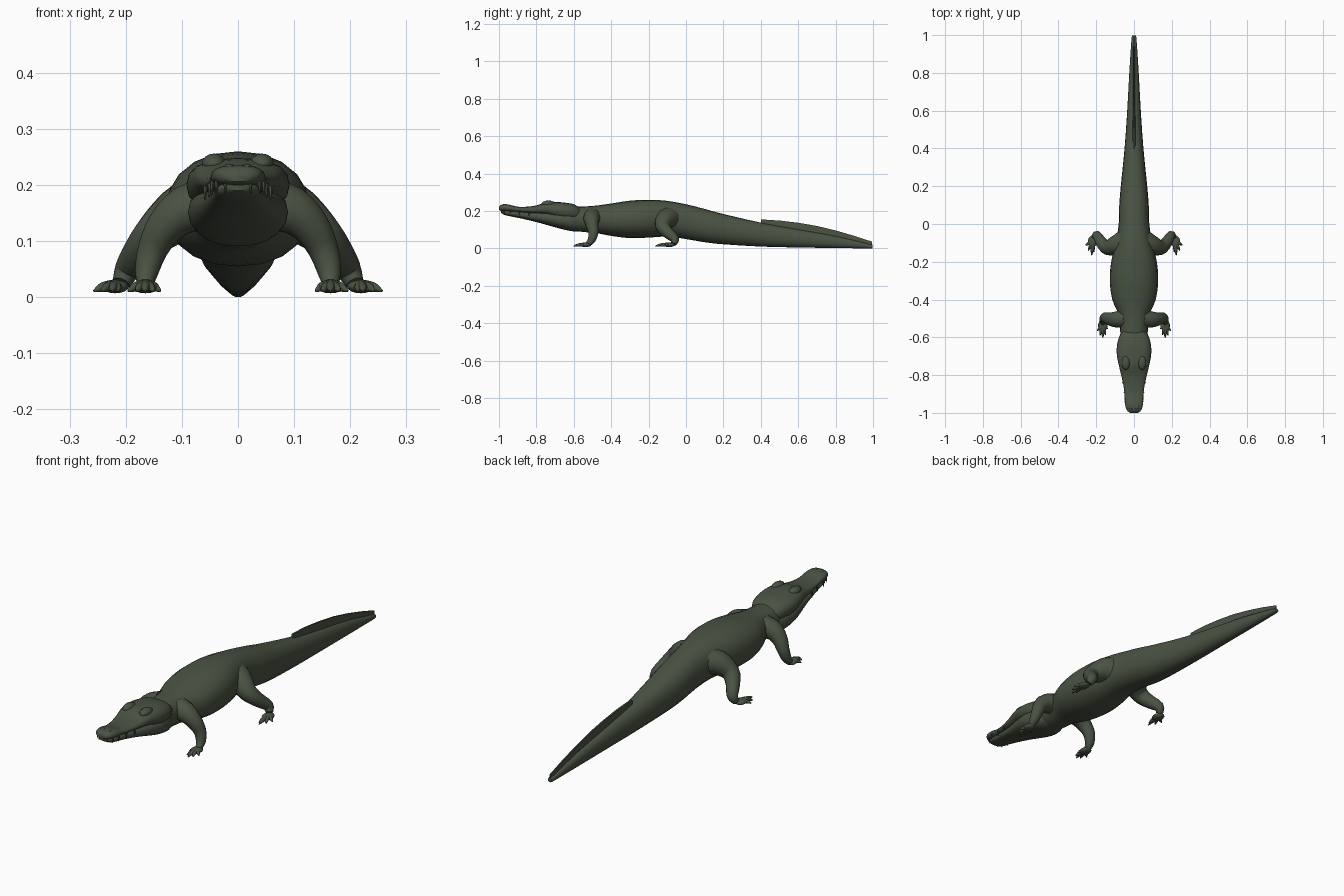
import bpy, bmesh, math
from mathutils import Vector

if "Cube" in bpy.data.objects:
    bpy.data.objects.remove(bpy.data.objects["Cube"])

hide = bpy.data.materials.new("dark_olive_skin")
hide.diffuse_color = (0.068, 0.086, 0.057, 1)
hide.use_nodes = True
hide.node_tree.nodes["Principled BSDF"].inputs["Base Color"].default_value = hide.diffuse_color


def finish(name, bm, angle=50):
    bmesh.ops.recalc_face_normals(bm, faces=bm.faces)
    me = bpy.data.meshes.new(name)
    bm.to_mesh(me)
    bm.free()
    ob = bpy.data.objects.new(name, me)
    bpy.context.collection.objects.link(ob)
    me.materials.append(hide)
    bpy.ops.object.select_all(action='DESELECT')
    ob.select_set(True)
    bpy.context.view_layer.objects.active = ob
    bpy.ops.object.shade_smooth_by_angle(angle=math.radians(angle))
    return ob


def smooth_rows(rows, steps):
    # Catmull-Rom interpolation between stations
    out = []
    for i in range(len(rows) - 1):
        a, b, c, d = rows[max(i - 1, 0)], rows[i], rows[i + 1], rows[min(i + 2, len(rows) - 1)]
        for s in range(steps):
            t = s / steps
            out.append([0.5 * (2 * q + (r - p) * t + (2 * p - 5 * q + 4 * r - w) * t * t
                               + (3 * q - p - 3 * r + w) * t ** 3)
                        for p, q, r, w in zip(a, b, c, d)])
    return out + [list(rows[-1])]


def bridge(bm, rings):
    n = len(rings[0])
    for a, b in zip(rings, rings[1:]):
        for i in range(n):
            bm.faces.new((a[i], a[(i + 1) % n], b[(i + 1) % n], b[i]))
    bm.faces.new(rings[0])
    bm.faces.new(rings[-1])


def loft(name, rows, power=2.4, sides=20, steps=3):
    # rows: y, half width, bottom z, top z
    bm = bmesh.new()
    rings = []
    for y, w, lo, hi in smooth_rows(rows, steps):
        ring = []
        for i in range(sides):
            a = 2 * math.pi * i / sides
            c, s = math.cos(a), math.sin(a)
            x = w * math.copysign(abs(c) ** (2 / power), c)
            z = (lo + hi) / 2 + (hi - lo) / 2 * math.copysign(abs(s) ** (2 / power), s)
            ring.append(bm.verts.new((x, y, z)))
        rings.append(ring)
    bridge(bm, rings)
    return finish(name, bm)


def tube(bm, rows, sx, sides=12, steps=3):
    # rows: x, y, z, radius
    pts = smooth_rows(rows, steps)
    P = [Vector((p[0] * sx, p[1], p[2])) for p in pts]
    rings, side = [], None
    for i, p in enumerate(P):
        d = (P[min(i + 1, len(P) - 1)] - P[max(i - 1, 0)]).normalized()
        side = side or d.orthogonal()
        side = (side - d * side.dot(d)).normalized()
        up = d.cross(side)
        ring = []
        for k in range(sides):
            a = 2 * math.pi * k / sides
            ring.append(bm.verts.new(p + pts[i][3] * (math.cos(a) * side + math.sin(a) * up)))
        rings.append(ring)
    bridge(bm, rings)


def ellipsoid(name, loc, size):
    bm = bmesh.new()
    bmesh.ops.create_uvsphere(bm, u_segments=14, v_segments=8, radius=1)
    for v in bm.verts:
        v.co = Vector([v.co[k] * size[k] + loc[k] for k in range(3)])
    return finish(name, bm)


# Trunk and tail
loft("body_and_tail", [
    (-0.64, .070, .10, .222), (-0.55, .074, .088, .224), (-0.48, .082, .082, .229),
    (-0.40, .115, .067, .240), (-0.30, .128, .055, .255), (-0.20, .121, .058, .260),
    (-0.10, .097, .063, .254), (0.0, .081, .050, .236), (0.10, .078, .033, .211),
    (0.20, .070, .022, .184), (0.40, .050, .010, .138), (0.60, .036, .005, .102),
    (0.80, .025, .002, .066), (0.97, .014, .0, .026), (0.998, .010, .001, .019)], power=2.2)

# Head: skull with snout, and lower jaw
loft("skull_and_snout", [
    (-1.0, .020, .206, .222), (-0.985, .039, .199, .234), (-0.95, .048, .196, .235),
    (-0.90, .050, .193, .223), (-0.85, .057, .188, .223), (-0.80, .068, .184, .230),
    (-0.75, .080, .178, .245), (-0.70, .090, .162, .248), (-0.65, .091, .150, .245),
    (-0.60, .080, .150, .236), (-0.57, .062, .150, .218)])
loft("lower_jaw", [
    (-0.988, .018, .190, .205), (-0.965, .038, .177, .205), (-0.90, .045, .164, .200),
    (-0.80, .062, .141, .196), (-0.70, .086, .113, .200), (-0.65, .088, .100, .200),
    (-0.60, .079, .091, .200), (-0.56, .062, .092, .190)])

# Upright crest along the tail
bm = bmesh.new()
rings = []
for y, lo, hi, w in [(.40, .125, .155, .008), (.50, .11, .149, .008), (.60, .092, .137, .007),
                     (.70, .075, .120, .006), (.80, .056, .096, .005), (.90, .036, .067, .005),
                     (.995, .010, .036, .004)]:
    rings.append([bm.verts.new(c) for c in ((-w, y, lo), (w, y, lo), (w / 2, y, hi), (-w / 2, y, hi))])
bridge(bm, rings)
finish("tail_crest", bm, 30)

front_leg = [(.050, -.50, .165, .050), (.095, -.505, .155, .043), (.130, -.502, .125, .034),
             (.152, -.495, .085, .027), (.163, -.505, .045, .021), (.165, -.525, .022, .014)]
hind_leg = [(.045, -.09, .160, .066), (.090, -.11, .155, .054), (.140, -.125, .120, .040),
            (.172, -.098, .085, .031), (.196, -.060, .050, .024), (.208, -.068, .025, .016)]
front_toes = [(.138, -.555), (.150, -.588), (.165, -.602), (.181, -.590), (.196, -.565)]
hind_toes = [(.213, -.150), (.224, -.166), (.243, -.142), (.257, -.112)]

for sx, tag in ((1, "right"), (-1, "left")):
    for part, leg, toes, pad in (("front", front_leg, front_toes, (.165, -.538)),
                                 ("hind", hind_leg, hind_toes, (.219, -.092))):
        bm = bmesh.new()
        tube(bm, leg, sx, 14)
        finish(f"{part}_leg_{tag}", bm)
        # Sole and splayed clawed toes
        ellipsoid(f"{part}_foot_{tag}", (pad[0] * sx, pad[1], .019), (.025, .032, .012))
        bm = bmesh.new()
        for x, y in toes:
            mx, my = pad[0] + (x - pad[0]) * .6, pad[1] + (y - pad[1]) * .6
            tube(bm, [(pad[0], pad[1], .022, .010), (mx, my, .018, .0085),
                      (x, y, .011, .002)], sx, 8)
        finish(f"{part}_toes_{tag}", bm)
    # Brow, nostril and teeth
    ellipsoid(f"eye_brow_{tag}", (.043 * sx, -.735, .238), (.022, .038, .018))
    ellipsoid(f"nostril_{tag}", (.015 * sx, -.968, .232), (.010, .014, .006))
    bm = bmesh.new()
    for x, y, z in [(.022, -.985, .202), (.038, -.972, .2), (.046, -.94, .197),
                    (.050, -.89, .193), (.058, -.84, .188)]:
        tube(bm, [(x, y, z + .010, .005), (x + .001, y, z - .016, .001)], sx, 6, 1)
    finish(f"teeth_{tag}", bm)
